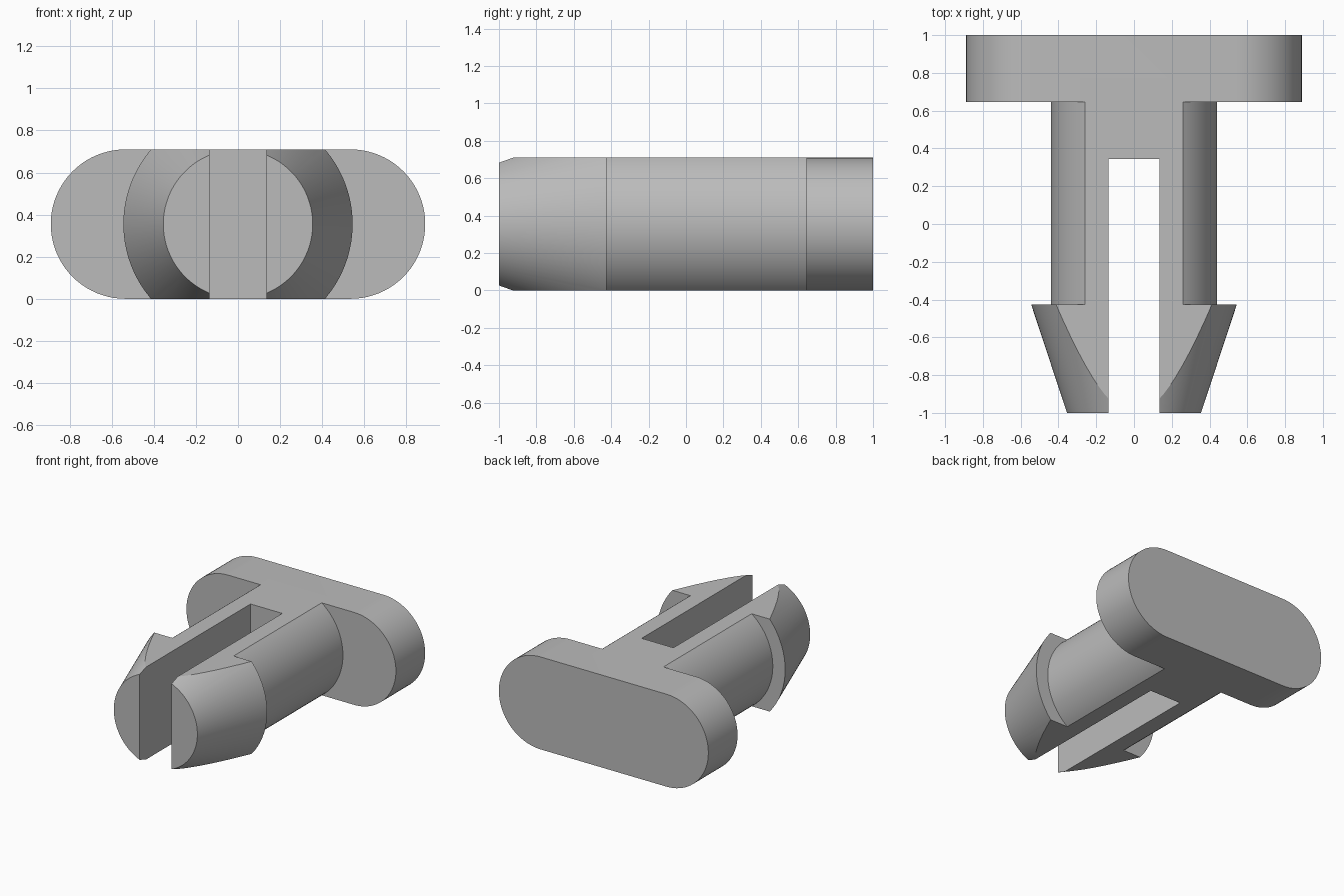
import bpy, bmesh, math

if "Cube" in bpy.data.objects:
    bpy.data.objects.remove(bpy.data.objects["Cube"], do_unlink=True)

HEIGHT = 0.71
MID = HEIGHT / 2
SHOULDER, BARB, TIP, BACK = 0.645, -0.425, -1.0, 1.0

grey = bpy.data.materials.new("plain grey")
grey.use_nodes = True
colour = (0.5, 0.5, 0.5, 1)
grey.diffuse_color = colour
grey.node_tree.nodes["Principled BSDF"].inputs["Base Color"].default_value = colour


def finish(name, bm):
    bmesh.ops.recalc_face_normals(bm, faces=bm.faces)
    mesh = bpy.data.meshes.new(name)
    bm.to_mesh(mesh)
    bm.free()
    mesh.materials.append(grey)
    obj = bpy.data.objects.new(name, mesh)
    bpy.context.collection.objects.link(obj)
    return obj


def loft(name, rings):
    """Closed solid through matching rings of points."""
    bm = bmesh.new()
    loops = [[bm.verts.new(p) for p in ring] for ring in rings]
    for a, b in zip(loops, loops[1:]):
        for i in range(len(a)):
            j = (i + 1) % len(a)
            bm.faces.new((a[i], a[j], b[j], b[i]))
    bm.faces.new(loops[0])
    bm.faces.new(loops[-1])
    return finish(name, bm)


def circle(radius, y, count=96):
    angles = [math.tau * (i + 0.5) / count for i in range(count)]
    return [(radius * math.cos(a), y, MID + radius * math.sin(a)) for a in angles]


def stadium(half_width, y, steps=40):
    ring = []
    for side in (1, -1):
        for i in range(steps + 1):
            a = math.pi * i / steps - math.pi / 2
            ring.append((side * (half_width - MID + MID * math.cos(a)), y,
                         MID + side * MID * math.sin(a)))
    return ring


def box(name, x, y0, y1, z0, z1):
    return loft(name, [[(-x, y, z0), (x, y, z0), (x, y, z1), (-x, y, z1)]
                       for y in (y0, y1)])


def combine(target, other, operation):
    mod = target.modifiers.new(operation.lower(), "BOOLEAN")
    mod.operation = operation
    mod.solver = "EXACT"
    mod.object = other
    bpy.context.view_layer.objects.active = target
    bpy.ops.object.modifier_apply(modifier=mod.name)
    bpy.data.objects.remove(other, do_unlink=True)


# Round shaft with a flared, tapering barb at the front
clip = loft("push_clip", [circle(0.355, TIP), circle(0.545, BARB),
                          circle(0.44, BARB), circle(0.44, SHOULDER + 0.1)])

# Slot that splits the shaft into two prongs, then flat top and bottom
combine(clip, box("slot_cutter", 0.135, TIP - 1, 0.345, -1, 2), "DIFFERENCE")
combine(clip, box("slab_cutter", 2, -2, 2, 0, HEIGHT), "INTERSECT")

# Rounded head plate at the back
combine(clip, loft("head", [stadium(0.89, SHOULDER), stadium(0.89, BACK)]), "UNION")

# Smooth the curved walls, keep the cut edges sharp
bpy.ops.object.select_all(action="DESELECT")
clip.select_set(True)
bpy.context.view_layer.objects.active = clip
bpy.ops.object.shade_smooth_by_angle(angle=math.radians(17))
